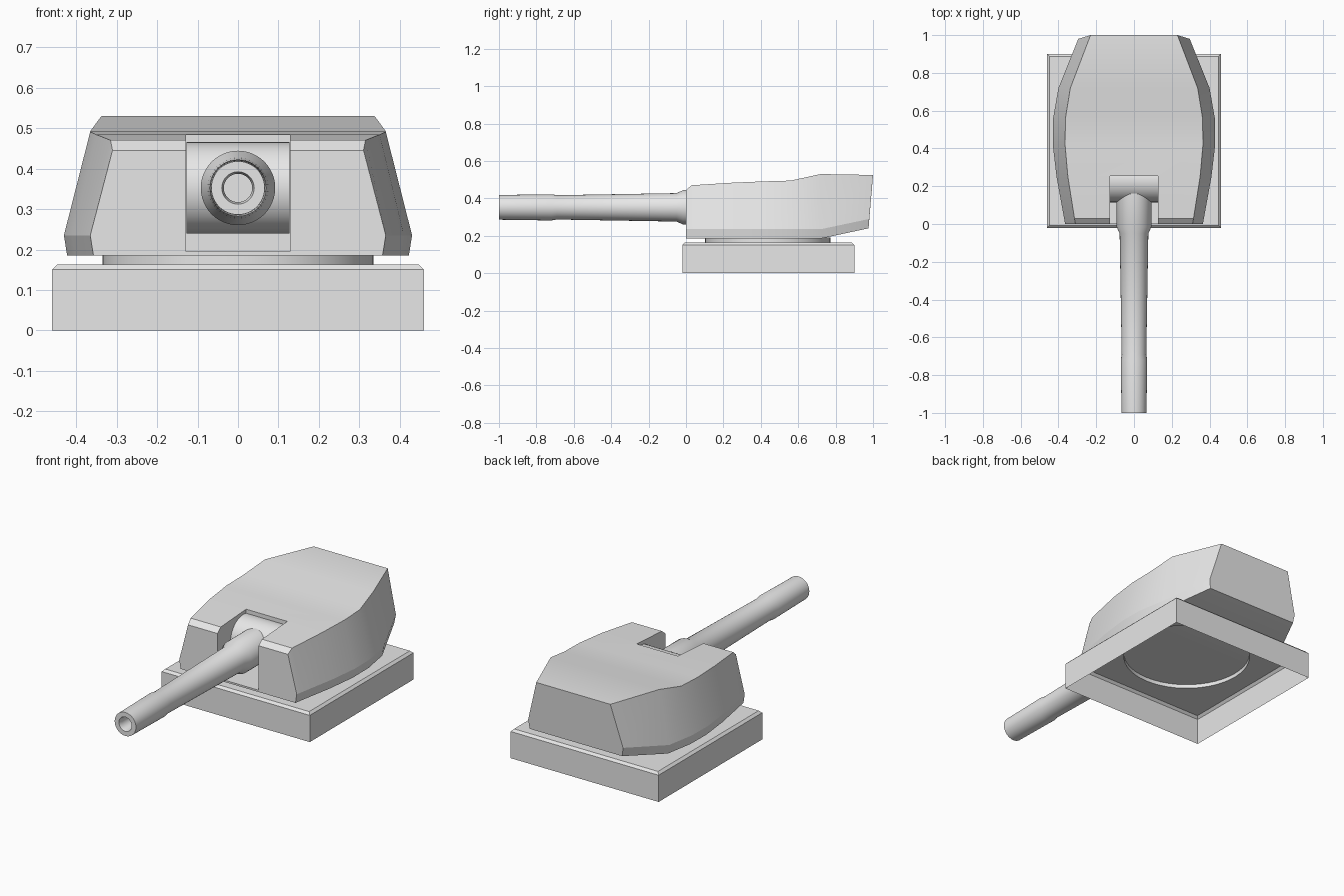
import bpy, bmesh, math
from mathutils import Vector, Matrix

if "Cube" in bpy.data.objects:
    bpy.data.objects.remove(bpy.data.objects["Cube"])

grey = bpy.data.materials.new("plain grey")
grey.use_nodes = True
grey.diffuse_color = (0.8, 0.8, 0.8, 1)
grey.node_tree.nodes["Principled BSDF"].inputs["Base Color"].default_value = (0.8, 0.8, 0.8, 1)

RING_Y, RING_R, GUN_Z = 0.437, 0.335, 0.352
SIDES = 48


def finish(bm, name, smooth=None, fix_normals=True):
    """Turn a bmesh into a coloured object, optionally smooth shaded."""
    if fix_normals:
        bmesh.ops.recalc_face_normals(bm, faces=bm.faces)
    mesh = bpy.data.meshes.new(name)
    bm.to_mesh(mesh)
    bm.free()
    obj = bpy.data.objects.new(name, mesh)
    bpy.context.collection.objects.link(obj)
    mesh.materials.append(grey)
    if smooth:
        bpy.ops.object.select_all(action='DESELECT')
        obj.select_set(True)
        bpy.context.view_layer.objects.active = obj
        bpy.ops.object.shade_smooth_by_angle(angle=math.radians(smooth))
    return obj


def loop(bm, points):
    return [bm.verts.new(p) for p in points]


def skin(bm, a, b):
    """Quads between two closed loops of equal length."""
    for i in range(len(a)):
        j = (i + 1) % len(a)
        bm.faces.new((a[i], a[j], b[j], b[i]))


def circle(r, z):
    return [(r * math.cos(t), RING_Y + r * math.sin(t), z)
            for t in (math.tau * i / SIDES for i in range(SIDES))]


def square(half, z):
    return [(sx * half, 0.44 + sy * half, z)
            for sx, sy in ((-1, -1), (1, -1), (1, 1), (-1, 1))]


# Base: hollow shell, chamfered top, round opening with an upright collar
bm = bmesh.new()
foot, rim, top = [loop(bm, square(h, z)) for h, z in ((0.46, 0), (0.46, 0.15), (0.447, 0.163))]
skin(bm, foot, rim)
skin(bm, rim, top)
hole, collar = loop(bm, circle(RING_R, 0.163)), loop(bm, circle(RING_R, 0.19))
skin(bm, hole, collar)
border = [bm.edges.get((l[i], l[i - 1])) or bm.edges.new((l[i], l[i - 1]))
          for l in (top, hole) for i in range(len(l))]
bmesh.ops.triangle_fill(bm, edges=border, use_beauty=True, use_dissolve=False)
finish(bm, "base", 25)

# Turret: lofted sections (y, widest half, top half, floor z, top z)
sections = [
    (0.00, 0.365, 0.310, 0.185, 0.445),
    (0.03, 0.370, 0.315, 0.185, 0.470),
    (0.25, 0.410, 0.350, 0.185, 0.484),
    (0.42, 0.430, 0.365, 0.185, 0.491),
    (0.56, 0.428, 0.363, 0.185, 0.495),
    (0.72, 0.400, 0.337, 0.185, 0.530),
    (1.00, 0.295, 0.230, 0.240, 0.525),
]
bm = bmesh.new()
loops = []
for y, wide, narrow, low, high in sections:
    lean = 0.02 if y == 1 else 0
    half = [(wide - 0.008, y - lean - 0.004 * (lean > 0), low),
            (wide, y - lean, low + 0.05), (narrow, y, high)]
    mirrored = [(-x, yy, z) for x, yy, z in reversed(half)]
    loops.append(loop(bm, half + mirrored))
for a, b in zip(loops, loops[1:]):
    skin(bm, a, b)
bm.faces.new(loops[0])
bm.faces.new(loops[-1])
turret = finish(bm, "turret", 15)

# Gun slot cut into the turret front
bm = bmesh.new()
bmesh.ops.create_cube(bm, size=1, matrix=Matrix.Translation((0, 0.055, 0.445))
                      @ Matrix.Diagonal((0.256, 0.4, 0.5, 1)))
cutter = finish(bm, "slot_cutter")
cutter.hide_render = True
cutter.hide_set(True)
cut = turret.modifiers.new("gun slot", 'BOOLEAN')
cut.operation = 'DIFFERENCE'
cut.solver = 'EXACT'
cut.object = cutter

# Mantlet: cross drum that carries the gun
bm = bmesh.new()
bmesh.ops.create_cone(bm, cap_ends=True, segments=SIDES, radius1=0.113, radius2=0.113, depth=0.255,
                      matrix=Matrix.Translation((0, 0.228, GUN_Z)) @ Matrix.Rotation(math.pi / 2, 4, 'Y'))
finish(bm, "mantlet", 30)

# Barrel: turned profile (y, radius) from the bore floor out and back to the root
profile = [(-0.85, 0.035), (-0.98, 0.035), (-1.0, 0.04), (-1.0, 0.066), (-0.72, 0.07),
           (-0.69, 0.065), (-0.05, 0.076), (-0.015, 0.092), (0.22, 0.092)]
bm = bmesh.new()
rings = []
for y, r in profile:
    rings.append(loop(bm, [(r * math.cos(t), y, GUN_Z + r * math.sin(t))
                           for t in (math.tau * i / SIDES for i in range(SIDES))]))
for a, b in zip(rings, rings[1:]):
    skin(bm, a, b)
bm.faces.new(rings[0])
bm.faces.new(rings[-1])
finish(bm, "barrel", 30)
